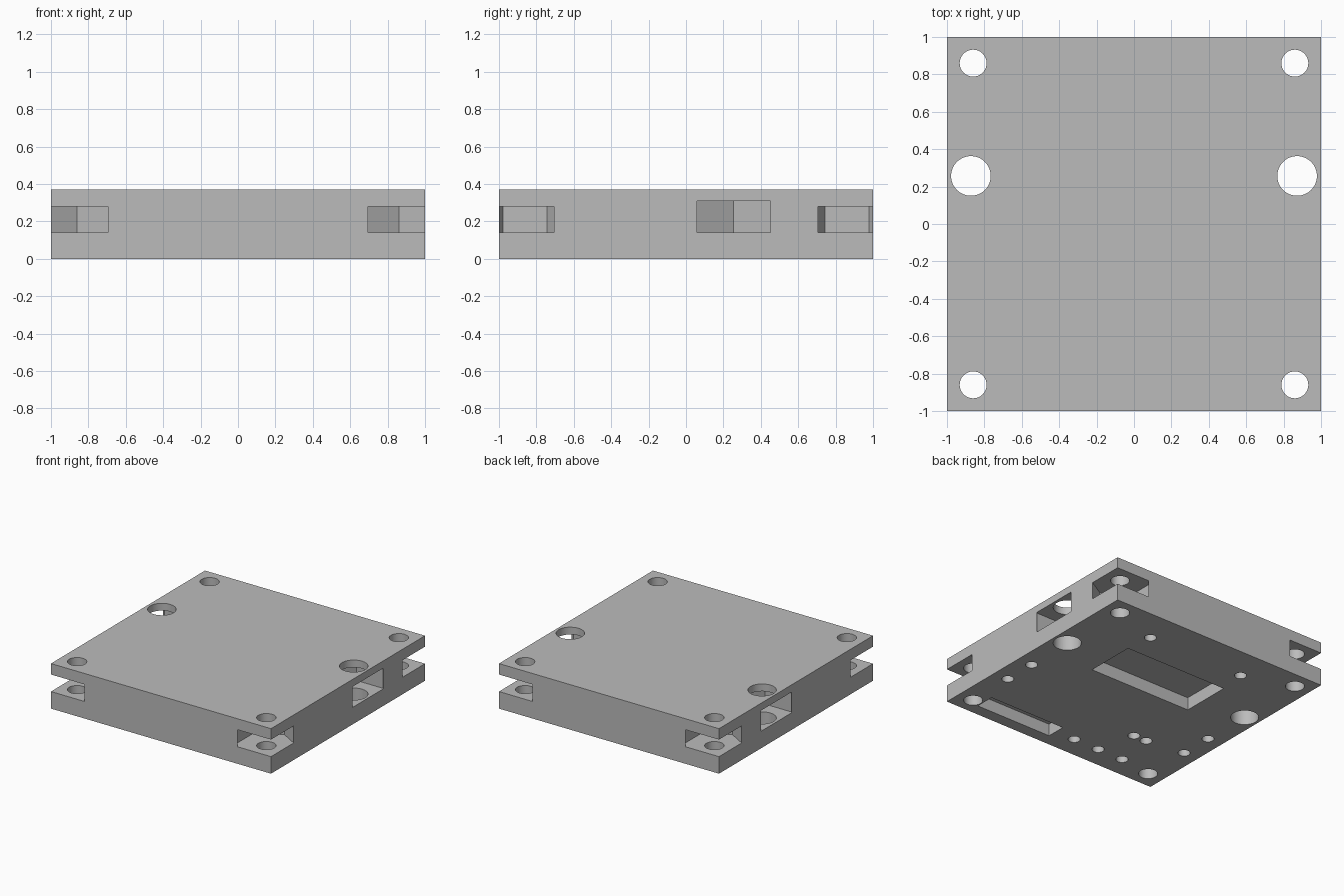
import bpy
import math

old = bpy.data.objects.get("Cube")
if old:
    bpy.data.objects.remove(old, do_unlink=True)

HEIGHT = 0.37

# Single grey material
grey = bpy.data.materials.new("plain_grey")
grey.use_nodes = True
colour = (0.5, 0.5, 0.5, 1)
grey.diffuse_color = colour
grey.node_tree.nodes["Principled BSDF"].inputs["Base Color"].default_value = colour


def box(name, x0, x1, y0, y1, z0, z1):
    bpy.ops.mesh.primitive_cube_add(
        size=1, location=((x0 + x1) / 2, (y0 + y1) / 2, (z0 + z1) / 2))
    ob = bpy.context.object
    ob.name = name
    ob.scale = (x1 - x0, y1 - y0, z1 - z0)
    bpy.ops.object.transform_apply(location=True, rotation=False, scale=True)
    return ob


def prism(x, y, radius, z0, z1, sides=48, turn=0):
    bpy.ops.mesh.primitive_cylinder_add(
        vertices=sides, radius=radius, depth=z1 - z0,
        location=(x, y, (z0 + z1) / 2), rotation=(0, 0, turn))
    return bpy.context.object


# Solid block
plate = box("mounting_plate", -1, 1, -1, 1, 0, HEIGHT)
plate.data.materials.append(grey)


def cut(cutter):
    cutter.hide_render = True
    bpy.context.view_layer.objects.active = plate
    mod = plate.modifiers.new("cut", "BOOLEAN")
    mod.operation = "DIFFERENCE"
    mod.solver = "EXACT"
    mod.object = cutter
    bpy.ops.object.modifier_apply(modifier=mod.name)
    bpy.data.objects.remove(cutter, do_unlink=True)


for sx in (-1, 1):
    # Corner nut pockets with bolt holes through them
    for sy in (-1, 1):
        cut(prism(sx * 0.86, sy * 0.86, 0.235, 0.14, 0.28, sides=6))
        cut(prism(sx * 0.86, sy * 0.86, 0.072, -0.1, HEIGHT + 0.1))
    # Larger side nut pockets and bolt holes
    cut(prism(sx * 0.872, 0.255, 0.242, 0.14, 0.31, sides=6, turn=math.pi / 2))
    cut(prism(sx * 0.872, 0.257, 0.106, -0.1, HEIGHT + 0.1))
    # Mirrored blind screw holes underneath
    for x, y in ((0.443, 0.72), (0.867, -0.167), (0.867, -0.446)):
        cut(prism(sx * x, y, 0.046, -0.1, 0.2))

# Remaining blind screw holes underneath
for x, y in ((-0.53, -0.49), (-0.41, -0.49),
             (-0.57, -0.82), (-0.335, -0.82), (-0.1, -0.82)):
    cut(prism(x, y, 0.046, -0.1, 0.2))

# Rectangular recesses underneath
cut(box("wide_recess", -0.47, 0.47, 0.07, 0.49, -0.1, 0.105))
cut(box("narrow_recess", 0.08, 0.78, -0.9, -0.74, -0.1, 0.1))

# Smooth hole walls, sharp edges elsewhere
bpy.ops.object.select_all(action="DESELECT")
plate.select_set(True)
bpy.context.view_layer.objects.active = plate
bpy.ops.object.shade_smooth_by_angle(angle=math.radians(30))
